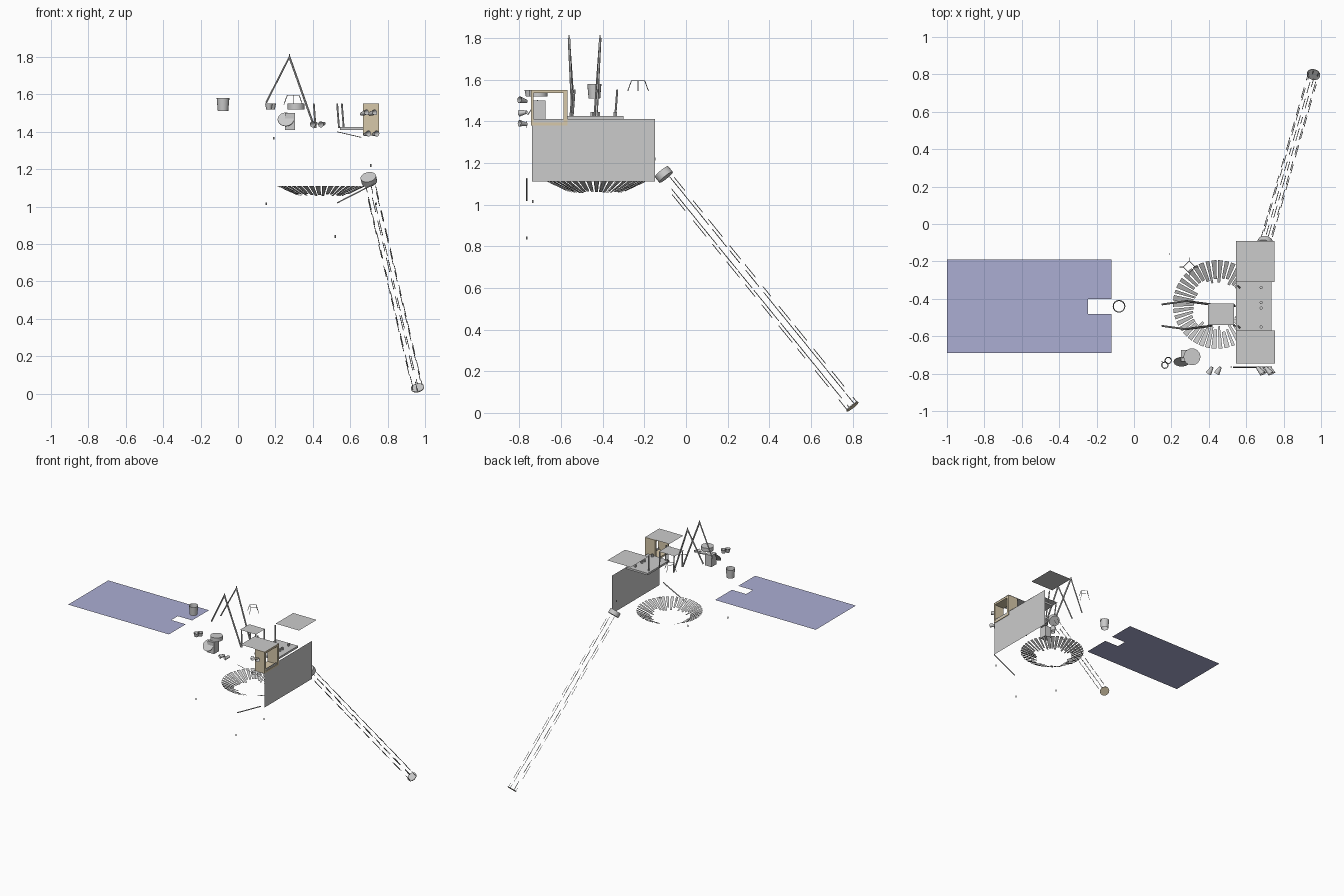
import bpy, bmesh, math, random
from mathutils import Vector

if "Cube" in bpy.data.objects:
    bpy.data.objects.remove(bpy.data.objects["Cube"])
random.seed(3)

def mat(name, col):
    m = bpy.data.materials.new(name)
    m.diffuse_color = (*col, 1)
    m.use_nodes = True
    m.node_tree.nodes["Principled BSDF"].inputs["Base Color"].default_value = m.diffuse_color
    return m

BLUE = mat("cell_blue", (0.41, 0.42, 0.65))
TAN = mat("foil_tan", (0.68, 0.58, 0.4))

def mesh(name, verts, faces, m=None):
    me = bpy.data.meshes.new(name)
    me.from_pydata([tuple(v) for v in verts], [], faces)
    ob = bpy.data.objects.new(name, me)
    bpy.context.collection.objects.link(ob)
    if m:
        me.materials.append(m)
    return ob

def box(name, a, b, m=None):
    bm = bmesh.new()
    bmesh.ops.create_cube(bm, size=1)
    for v in bm.verts:
        v.co = Vector([(a[i] + b[i]) / 2 + v.co[i] * (b[i] - a[i]) for i in range(3)])
    ob = mesh(name, [], [], m)
    bm.to_mesh(ob.data)
    bm.free()
    return ob

def plate(name, x0, x1, y0, y1, z, m=None):
    return mesh(name, [(x0, y0, z), (x1, y0, z), (x1, y1, z), (x0, y1, z)], [(0, 1, 2, 3)], m)

def tube(name, p, q, r0, r1=None, n=6, caps=True, m=None):
    """Round bar or cone running from p to q."""
    p, q = Vector(p), Vector(q)
    r1 = r0 if r1 is None else r1
    rot = (q - p).to_track_quat('Z', 'Y')
    ring = [Vector((math.cos(2 * math.pi * i / n), math.sin(2 * math.pi * i / n), 0)) for i in range(n)]
    verts = [p + rot @ (c * r0) for c in ring] + [q + rot @ (c * r1) for c in ring]
    faces = [(i, (i + 1) % n, n + (i + 1) % n, n + i) for i in range(n)]
    if caps:
        faces += [tuple(range(n))[::-1], tuple(range(n, 2 * n))]
    ob = mesh(name, verts, faces, m)
    if n > 8:
        for f in ob.data.polygons:
            f.use_smooth = len(f.vertices) == 4
    return ob

# solar panel with a notch for its hinge drive
mesh("solar_panel", [(x, y, 1.435) for x, y in
     [(-1, -.69), (-.12, -.69), (-.12, -.48), (-.245, -.48), (-.245, -.4), (-.12, -.4), (-.12, -.19), (-1, -.19)]],
     [(0, 1, 2, 3), (0, 3, 4, 7), (4, 5, 6, 7)], BLUE)
tube("panel_hinge", (-.08, -.44, 1.51), (-.08, -.44, 1.58), .028, .034, 16, False)

# body wall, deck and raised plates
mesh("body_wall", [(.75, -.74, 1.11), (.75, -.15, 1.11), (.75, -.15, 1.41), (.75, -.74, 1.41)], [(0, 1, 2, 3)])
box("deck", (.545, -.57, 1.41), (.735, -.30, 1.425))
plate("rear_plate", .545, .75, -.31, -.09, 1.553)
plate("front_plate", .545, .755, -.745, -.57, 1.553)
plate("side_table", .395, .535, -.54, -.425, 1.552)

# open square foil duct
for nm, a, b in [("bottom", (-.745, 1.38), (-.57, 1.395)), ("top", (-.745, 1.535), (-.57, 1.55)),
                 ("left", (-.745, 1.395), (-.732, 1.535)), ("right", (-.588, 1.395), (-.57, 1.535))]:
    box("duct_" + nm, (.668, *a), (.755, *b), TAN)

# legs under plates and table
for i, (x, y) in enumerate([(.555, -.33), (.555, -.545), (.405, -.535), (.405, -.43), (.53, -.535), (.53, -.43)]):
    tube(f"plate_leg_{i}", (x + .01, y - .01, 1.42), (x, y, 1.552), .005)
for i, y in enumerate((-.34, -.42, -.45, -.55)):
    tube(f"deck_stud_{i}", (.68, y, 1.425), (.68, y, 1.445), .009)

# two tall pointed strut frames
for i, (yb, yt) in enumerate([(-.545, -.562), (-.43, -.412)]):
    tube(f"tall_strut_outer_{i}", (.15, yb, 1.555), (.275, yt, 1.80), .005)
    tube(f"tall_strut_inner_{i}", (.41, yb, 1.42), (.275, yt, 1.80), .006)
    tube(f"tall_strut_tip_{i}", (.275, yt, 1.795), (.275, yt, 1.815), .003)

# dish made of uneven radial slats
C = Vector((.445, -.43, 0))
verts, faces = [], []
N = 42
for i in range(N):
    a = 2 * math.pi * i / N
    w = random.uniform(.035, .065)
    k = len(verts)
    ri = random.uniform(.115, .15)
    for r, t in ((ri, a - w), (.237, a - w), (.237, a + w), (ri, a + w)):
        z = 1.04 + .07 * (r / .237) ** 2
        verts.append(C + Vector((r * math.cos(t), r * math.sin(t), z)))
    faces.append((k, k + 1, k + 2, k + 3))
mesh("dish_slats", verts, faces)

# long boom: collar, foot disc and broken longerons
A, B = Vector((.70, -.105, 1.143)), Vector((.96, .80, .03))
d = (B - A).normalized()
tube("boom_collar", A - d * .02, A + d * .015, .042, .042, 16)
tube("boom_foot", B - d * .004, B, .036, .036, 20)
tube("boom_foot_cover", B, B + d * .001, .036, .036, 20, True, TAN)
rot = d.to_track_quat('Z', 'Y')
L = (B - A).length
for k in range(6):
    t = .3 + k * math.pi / 3
    off = rot @ Vector((math.cos(t), math.sin(t), 0)) * .03
    s, j = .02 + .02 * k, 0
    while s < L - .02:
        e = min(s + random.uniform(.06, .11), L)
        tube(f"boom_longeron_{k}_{j}", A + off + d * s, A + off + d * e, .002, .002, 4)
        s, j = e + random.uniform(.03, .08), j + 1

# sensor: base box, top drum and tilted lens disc
box("sensor_base", (.25, -.735, 1.41), (.305, -.675, 1.50))
tube("sensor_drum", (.31, -.71, 1.52), (.31, -.71, 1.55), .045, .045, 24)
tube("sensor_disc", (.255, -.735, 1.465), (.255, -.738, 1.467), .043, .043, 24)

# small cups beside the sensor
for i, (x, y) in enumerate([(.165, -.755), (.183, -.73)]):
    tube(f"small_cup_{i}", (x, y, 1.52), (x, y, 1.55), .014, .02, 12, False)

# wire stand
S = Vector((.295, -.23, 0))
P = lambda t, r, z: S + Vector((r * math.cos(t), r * math.sin(t), z))
for i in range(4):
    a, b = i * math.pi / 2, (i + 1) * math.pi / 2
    tube(f"stand_leg_{i}", P(a, .05, 1.545), P(a, .032, 1.595), .002, None, 4)
    tube(f"stand_top_{i}", P(a, .032, 1.595), P(b, .032, 1.595), .002, None, 4)

# thruster cones along the front with feed pipes
for i, (x, z, dx) in enumerate([(.68, 1.495, .03), (.44, 1.445, -.02), (.70, 1.385, .02)]):
    for s in (-.022, .022):
        tube(f"thruster_{i}_{s > 0}", (x + s, -.765, z), (x + s + dx, -.80, z + dx * .3), .008, .016, 10, False)
tube("front_rod", (.53, -.765, 1.02), (.735, -.765, 1.125), .004)
tube("feed_pipe", (.53, -.765, 1.40), (.66, -.765, 1.37), .002, None, 4)

# tiny loose tips
for i, p in enumerate([(.52, -.765, .84), (.74, -.735, 1.015), (.15, -.735, 1.015),
                       (.19, -.16, 1.365), (.71, -.15, 1.22)]):
    tube(f"tip_{i}", Vector(p) - Vector((0, 0, .007)), Vector(p) + Vector((0, 0, .007)), .004)
